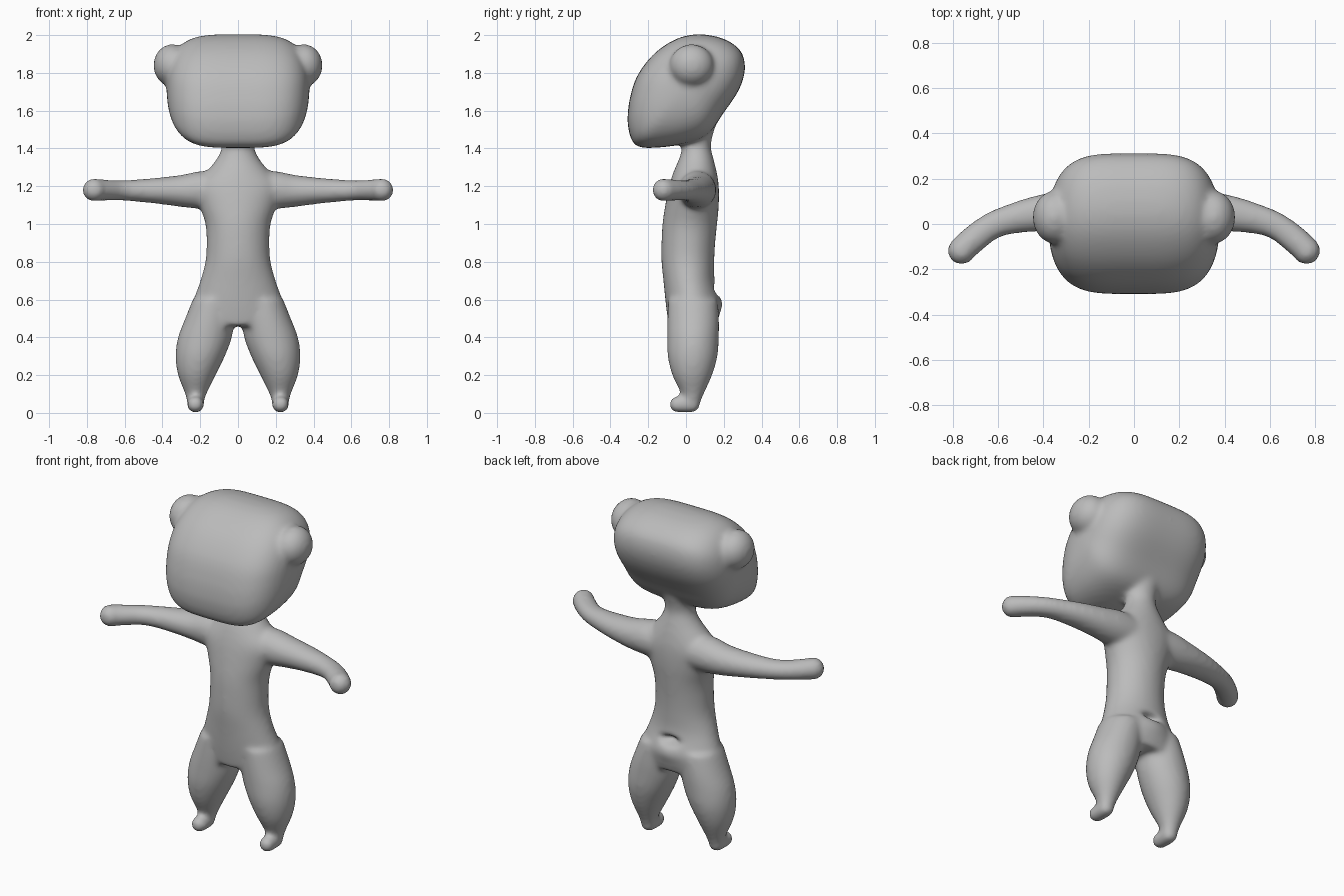
import bpy, bmesh, math
from mathutils import Vector, Matrix

if "Cube" in bpy.data.objects:
    bpy.data.objects.remove(bpy.data.objects["Cube"])

grey = bpy.data.materials.new("plain grey")
grey.diffuse_color = (0.5, 0.5, 0.5, 1)
grey.use_nodes = True
grey.node_tree.nodes["Principled BSDF"].inputs["Base Color"].default_value = grey.diffuse_color
bm = bmesh.new()
SIDES = 32


def spline(rows, steps=4):
    """Smoothly interpolate rows of numbers."""
    out = []
    for i in range(len(rows) - 1):
        a, b = rows[max(i - 1, 0)], rows[i]
        c, d = rows[i + 1], rows[min(i + 2, len(rows) - 1)]
        for s in range(steps):
            t = s / steps
            out.append([0.5 * (2 * q + (r - p) * t + (2 * p - 5 * q + 4 * r - w) * t * t
                               + (3 * q - p - 3 * r + w) * t ** 3)
                        for p, q, r, w in zip(a, b, c, d)])
    return out + [list(rows[-1])]


def loft(rings):
    """Skin a list of point rings and cap both ends."""
    loops = [[bm.verts.new(p) for p in ring] for ring in rings]
    n = len(loops[0])
    faces = [bm.faces.new((a[k], a[(k + 1) % n], b[(k + 1) % n], b[k]))
             for a, b in zip(loops, loops[1:]) for k in range(n)]
    faces += [bm.faces.new(loops[0]), bm.faces.new(loops[-1])]
    bmesh.ops.recalc_face_normals(bm, faces=faces)


def ellipse(centre, u, v):
    return [Vector(centre) + Vector(u) * math.cos(a) + Vector(v) * math.sin(a)
            for a in (2 * math.pi * k / SIDES for k in range(SIDES))]


def ball(centre, radii):
    m = Matrix.Translation(centre) @ Matrix.Diagonal((*radii, 1))
    bmesh.ops.create_uvsphere(bm, u_segments=32, v_segments=20, radius=1, matrix=m)


# torso and neck: z, half width, front y, back y
torso = [(.46, .23, -.09, .16), (.52, .255, -.1, .175), (.6, .235, -.11, .175),
         (.7, .2, -.12, .152), (.8, .173, -.13, .15), (.9, .167, -.13, .155),
         (1.0, .173, -.125, .165), (1.1, .205, -.11, .174), (1.2, .23, -.09, .174),
         (1.28, .165, -.065, .162), (1.35, .11, -.035, .145), (1.42, .085, -.02, .132),
         (1.53, .095, -.02, .16)]
loft([ellipse((0, (f + b) / 2, z), (w, 0, 0), (0, (b - f) / 2, 0))
      for z, w, f, b in spline(torso)])

# legs: x, y, z, half width, half depth
leg = [(.13, .035, .6, .11, .13), (.15, .038, .5, .13, .137), (.175, .037, .4, .143, .137),
       (.2, .035, .3, .131, .132), (.218, .033, .2, .1, .106),
       (.223, .035, .1, .057, .06), (.225, .03, .035, .04, .038)]
# arms: x, y, z, half depth, half height
arm = [(.08, .06, 1.18, .1, .1), (.2, .06, 1.18, .1, .1), (.3, .06, 1.175, .09, .085),
       (.43, .045, 1.176, .08, .069), (.55, .02, 1.177, .066, .058),
       (.63, -.01, 1.178, .061, .054), (.7, -.06, 1.179, .062, .056),
       (.765, -.118, 1.18, .06, .06)]
for s in (-1, 1):
    loft([ellipse((s * x, y, z), (w, 0, 0), (0, d, 0)) for x, y, z, w, d in spline(leg)])
    # feet
    for k in range(6):
        ball((s * .225, .03 - .015 * k, .045), (.045, .045, .045))
    rows = spline(arm)
    rings = []
    for i, (x, y, z, d, h) in enumerate(rows):
        p, q = rows[max(i - 1, 0)], rows[min(i + 1, len(rows) - 1)]
        side = Vector((-(q[1] - p[1]), q[0] - p[0], 0)).normalized() * d
        rings.append(ellipse((s * x, y, z), (s * side.x, side.y, 0), (0, 0, h)))
    loft(rings)
    # hands
    ball((s * .762, -.118, 1.18), (.062, .062, .062))
    # ears
    ball((s * .35, .03, 1.84), (.098, .118, .112))

# head: side outline (y, z) swept across the width
outline = [(-.31, 1.55), (-.3, 1.65), (-.26, 1.78), (-.17, 1.9), (-.05, 1.98), (.07, 2.004),
           (.2, 1.98), (.29, 1.915), (.312, 1.82), (.28, 1.71), (.2, 1.59), (.11, 1.47),
           (-.03, 1.42), (-.2, 1.403), (-.27, 1.42), (-.3, 1.48), (-.31, 1.55)]
side_view = spline(outline)[:-1]
head = []
for k in range(-20, 21):
    t = math.sin(k / 20 * math.pi / 2) * .999
    g = (1 - abs(t) ** 4) ** (1 / 2.3)
    head.append([(.378 * t, (y - .0) * g, 1.73 + (z - 1.73) * g) for y, z in side_view])
loft(head)

# blend all parts into one smooth body
mesh = bpy.data.meshes.new("body")
bm.to_mesh(mesh)
bm.free()
mesh.materials.append(grey)
body = bpy.data.objects.new("body", mesh)
bpy.context.collection.objects.link(body)
bpy.context.view_layer.objects.active = body
body.select_set(True)
remesh = body.modifiers.new("blend", 'REMESH')
remesh.mode = 'VOXEL'
remesh.voxel_size = .013
remesh.use_smooth_shade = True
soft = body.modifiers.new("soften", 'SMOOTH')
soft.factor = .5
soft.iterations = 14
for m in ("blend", "soften"):
    bpy.ops.object.modifier_apply(modifier=m)

# fold at the lower back
for v in body.data.vertices:
    if v.co.y > .06 and .5 < v.co.z < .8:
        v.co.y -= .05 * math.exp(-(v.co.x / .05) ** 2 - ((v.co.z - .65) / .022) ** 2)
        v.co.y += .015 * math.exp(-(v.co.x / .1) ** 2 - ((v.co.z - .58) / .05) ** 2)
bpy.ops.object.shade_smooth()
